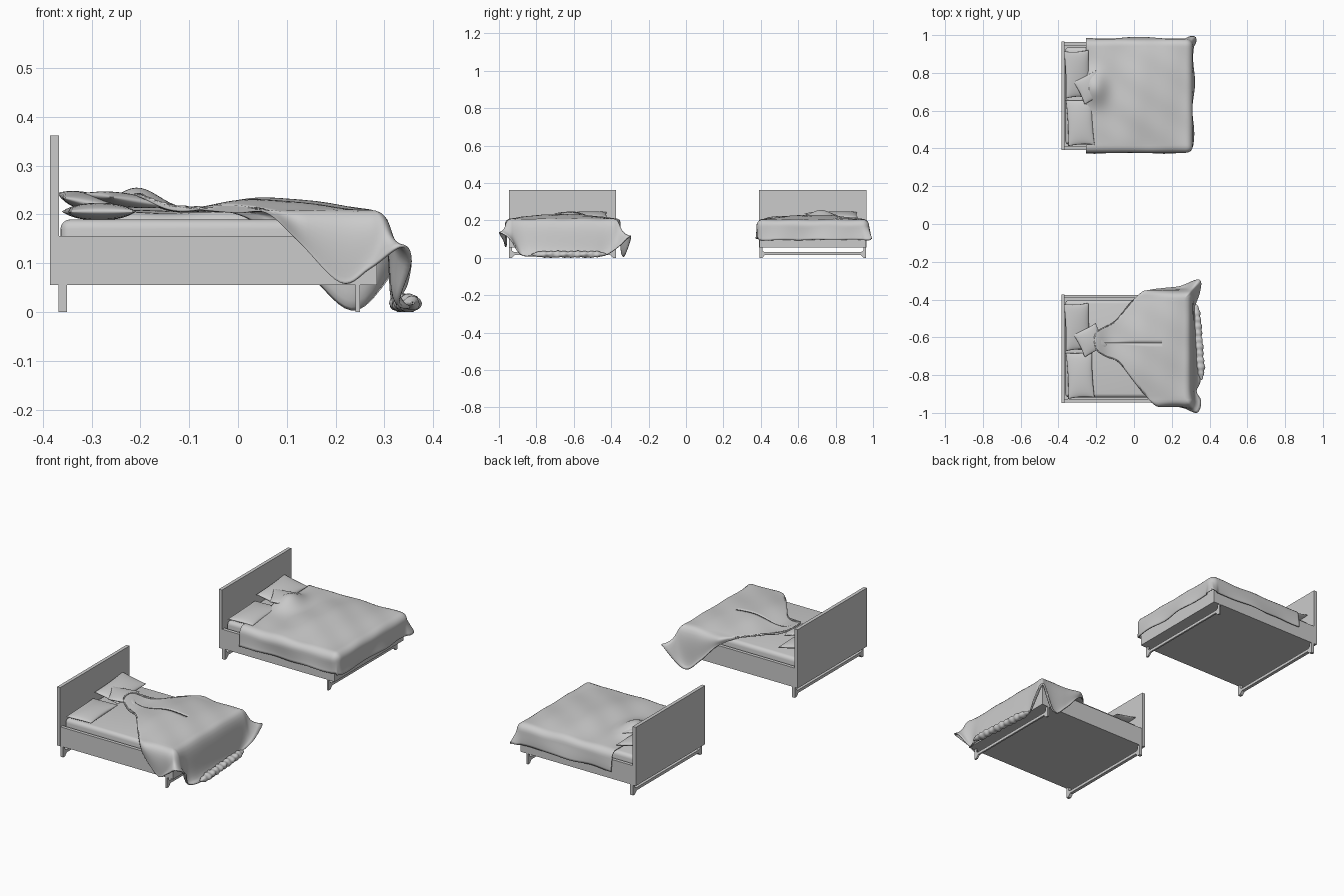
import bpy, bmesh
from math import sin, cos, pi, exp, hypot, radians
from mathutils import Vector, Matrix

if "Cube" in bpy.data.objects:
    bpy.data.objects.remove(bpy.data.objects["Cube"])


def finish(name, bm, cy, smooth=True, thick=0, bevel=0):
    bmesh.ops.remove_doubles(bm, verts=bm.verts, dist=1e-4)
    bmesh.ops.recalc_face_normals(bm, faces=bm.faces)
    me = bpy.data.meshes.new(name)
    bm.to_mesh(me)
    bm.free()
    ob = bpy.data.objects.new(name, me)
    bpy.context.collection.objects.link(ob)
    ob.location.y = cy
    if thick:
        m = ob.modifiers.new("thickness", 'SOLIDIFY')
        m.thickness, m.offset = thick, 0
    if bevel:
        m = ob.modifiers.new("bevel", 'BEVEL')
        m.width, m.segments = bevel, 4
    if smooth:
        for p in me.polygons:
            p.use_smooth = True
    return ob


def box(name, cy, x, y, z, bevel=0):
    bm = bmesh.new()
    bmesh.ops.create_cube(bm, size=1)
    for v in bm.verts:
        v.co = [(a + b) / 2 + c * (b - a) for (a, b), c in zip((x, y, z), v.co)]
    return finish(name, bm, cy, bevel > 0, bevel=bevel)


def grid(fn, nu, nv, wrap=False):
    """Quad sheet from fn(i, j) -> point; wrap closes the j direction."""
    bm = bmesh.new()
    rows = [[bm.verts.new(fn(i, j)) for j in range(nv)] for i in range(nu)]
    for i in range(nu - 1):
        for j in range(nv if wrap else nv - 1):
            k = (j + 1) % nv
            bm.faces.new((rows[i][j], rows[i + 1][j], rows[i + 1][k], rows[i][k]))
    return bm


def leg_frame(name, cy, x0, x1):
    # two legs joined by a low crossbar, braced at the corners
    half = [(0.285, 0.055), (0.285, 0), (0.27, 0), (0.255, 0.016)]
    inner = [(0.26, 0.031), (0.27, 0.038), (0.27, 0.055)]
    bm = bmesh.new()
    right = [bm.verts.new((x0, y, z)) for y, z in half + inner]
    left = [bm.verts.new((x0, -y, z)) for y, z in half + inner]
    f1 = bm.faces.new(right)
    f2 = bm.faces.new(left[::-1])
    f3 = bm.faces.new((right[4], right[3], left[3], left[4]))
    r = bmesh.ops.extrude_face_region(bm, geom=[f1, f2, f3], use_keep_orig=True)
    for v in r['geom']:
        if isinstance(v, bmesh.types.BMVert):
            v.co.x = x1
    finish(name, bm, cy, False)


def pillow(name, cy, loc, size, rot=(0, 0, 0)):
    n = 18
    M = (Matrix.Translation(loc) @ Matrix.Rotation(radians(rot[2]), 4, 'Z')
         @ Matrix.Rotation(radians(rot[1]), 4, 'Y') @ Matrix.Rotation(radians(rot[0]), 4, 'X'))
    bm = bmesh.new()
    for s in (1, -1):
        def pt(i, j):
            u, v = -cos(pi * i / n), -cos(pi * j / n)
            h = ((1 - u ** 2) * (1 - v ** 2)) ** 0.45
            pu, pv = 1 - 0.07 * (1 - v * v), 1 - 0.05 * (1 - u * u)
            return M @ Vector((u * pu * size[0] / 2, v * pv * size[1] / 2, s * h * size[2] / 2))
        part = grid(pt, n + 1, n + 1)
        me = bpy.data.meshes.new("tmp")
        part.to_mesh(me)
        part.free()
        bm.from_mesh(me)
        bpy.data.meshes.remove(me)
    finish(name, bm, cy)


def bed(tag, cy):
    box(tag + "_headboard", cy, (-0.385, -0.367), (-0.287, 0.287), (0.055, 0.362))
    box(tag + "_footboard", cy, (0.267, 0.285), (-0.285, 0.285), (0.055, 0.156))
    for side, s in (("near", -1), ("far", 1)):
        box(f"{tag}_{side}_rail", cy, (-0.367, 0.267), sorted((s * 0.267, s * 0.285)), (0.055, 0.156))
    box(tag + "_base_panel", cy, (-0.367, 0.267), (-0.267, 0.267), (0.055, 0.075))
    leg_frame(tag + "_head_legs", cy, -0.368, -0.351)
    leg_frame(tag + "_foot_legs", cy, 0.241, 0.25)
    box(tag + "_mattress", cy, (-0.364, 0.264), (-0.258, 0.258), (0.075, 0.19), 0.02)
    pillow(tag + "_near_pillow", cy, (-0.285, -0.14, 0.206), (0.14, 0.245, 0.036), (0, 0, 3))
    pillow(tag + "_far_pillow", cy, (-0.3, 0.115, 0.224), (0.135, 0.25, 0.038), (2, 13, 3))
    pillow(tag + "_cushion", cy, (-0.232, 0.045, 0.23), (0.135, 0.135, 0.028), (3, 8, 27))


NEAT, MESSY = 0.678, -0.66
bed("neat_bed", NEAT)
bed("messy_bed", MESSY)


# Neat blanket: flat sheet folded down over the mattress edges
def neat_pt(i, j):
    L, W, X, r = 0.118, 0.265, 0.275, 0.033
    x = -0.255 + (X + L + 0.255) * i / 70
    y = (W + L) * (j / 35 - 1)
    dx, dy = max(0, x - X), max(0, abs(y) - W)
    px, py = min(x, X), max(-W, min(W, y))
    d, n = max(dx, dy), hypot(dx, dy) or 1
    a = min(d / r, pi / 2)
    rest = max(0, d - r * pi / 2)
    wave = 0.05 + 0.08 * sin(17 * x + 3 * y) + 0.09 * sin(23 * y)
    if dx and dy:
        wave += 0.35 * min(dx, dy) / d * (1 if y > 0 else 0.3)
    out = r * sin(a) + rest * wave
    crown = 0.202 + 0.024 * exp(-((x - 0.05) / 0.14) ** 2) * (1 - (py / W) ** 2)
    crown += 0.047 * exp(-((x + 0.21) / 0.065) ** 2 - ((y - 0.045) / 0.09) ** 2)
    crown += 0.003 * sin(28 * x + 14 * y) * sin(19 * y - 6 * x)
    z = crown - r * (1 - cos(a)) - rest * (1.13 if dx > dy else 1)
    return px + dx / n * out, py + (dy if y > 0 else -dy) / n * out, z


finish("neat_blanket", grid(neat_pt, 71, 71), NEAT, thick=0.006)

# Messy blanket: hem outline, draped from a spine over the mattress rim
HEM = [(-0.2, 0.0, .238), (-.15, -.04, .22), (-.08, -.07, .21), (0, -.17, .203), (.06, -.245, .203),
       (.12, -.295, .15), (.21, -.302, .06), (.27, -.315, .09), (.335, -.338, .135),
       (.355, -.28, .10), (.33, -.225, .02), (.352, -.16, .01), (.34, 0, .01), (.33, .16, .01),
       (.325, .23, .015), (.348, .3, .06), (.345, .365, .115), (.245, .33, .006), (.16, .32, .065),
       (.07, .305, .16), (-.01, .25, .203), (-.1, .145, .205), (-.2, .085, .235)]
hem = []
for k in range(len(HEM)):
    p0, p1, p2, p3 = (Vector(HEM[(k + o) % len(HEM)]) for o in (-1, 0, 1, 2))
    for t in (q / 7 for q in range(7)):
        hem.append(p1 + 0.5 * t * ((p2 - p0) + t * ((2 * p0 - 5 * p1 + 4 * p2 - p3)
                                                    + t * (3 * (p1 - p2) + p3 - p0))))


def top_z(x, y):
    crown = 0.028 * exp(-((x - 0.06) / 0.13) ** 2) + 0.036 * exp(-((x + 0.22) / 0.06) ** 2)
    return (0.203 + crown * max(0, 1 - (y / 0.28) ** 2) + 0.004 * exp(-((x - .2) / .1) ** 2)
            + 0.003 * sin(28 * x + 14 * y) * sin(19 * y - 6 * x))


def messy_pt(i, j):
    h = hem[j]
    rx, ry = min(h.x, 0.27), max(-0.268, min(0.268, h.y))
    R = Vector((rx, ry, top_z(rx, ry)))
    if i <= 14:
        S = Vector((max(-0.17, min(0.15, h.x)), 0.03, 0))
        p = S.lerp(R, i / 14)
        p.z = top_z(p.x, p.y)
        return p
    t = (i - 14) / 12
    out = Vector((h.x - rx, h.y - ry, 0))
    d = out.length
    if d > 1e-6:
        out /= d
    c1 = R + out * min(0.06, 2 * d)
    c2 = R + out * min(0.03, d)
    c2.z = h.z + 0.01
    s = 1 - t
    return s ** 3 * R + 3 * s * s * t * c1 + 3 * s * t * t * c2 + t ** 3 * h


finish("messy_blanket", grid(messy_pt, 27, len(hem), True), MESSY, thick=0.006)


# Bunched-up hem lying on the floor at the foot of the messy bed
def roll_pt(i, j):
    t, a = i / 60, 2 * pi * j / 16
    end = max(0.02, min(1, 7 * t, 7 * (1 - t))) ** 0.5
    r = end * (0.017 + 0.002 * sin(70 * t) + 0.0015 * sin(3 * a + 25 * t))
    return (0.328 + 0.03 * t + 1.2 * r * cos(a), 0.235 - 0.4 * t, max(0, 0.018 + r * sin(a)))


finish("messy_blanket_floor_fold", grid(roll_pt, 61, 16, True), MESSY)
